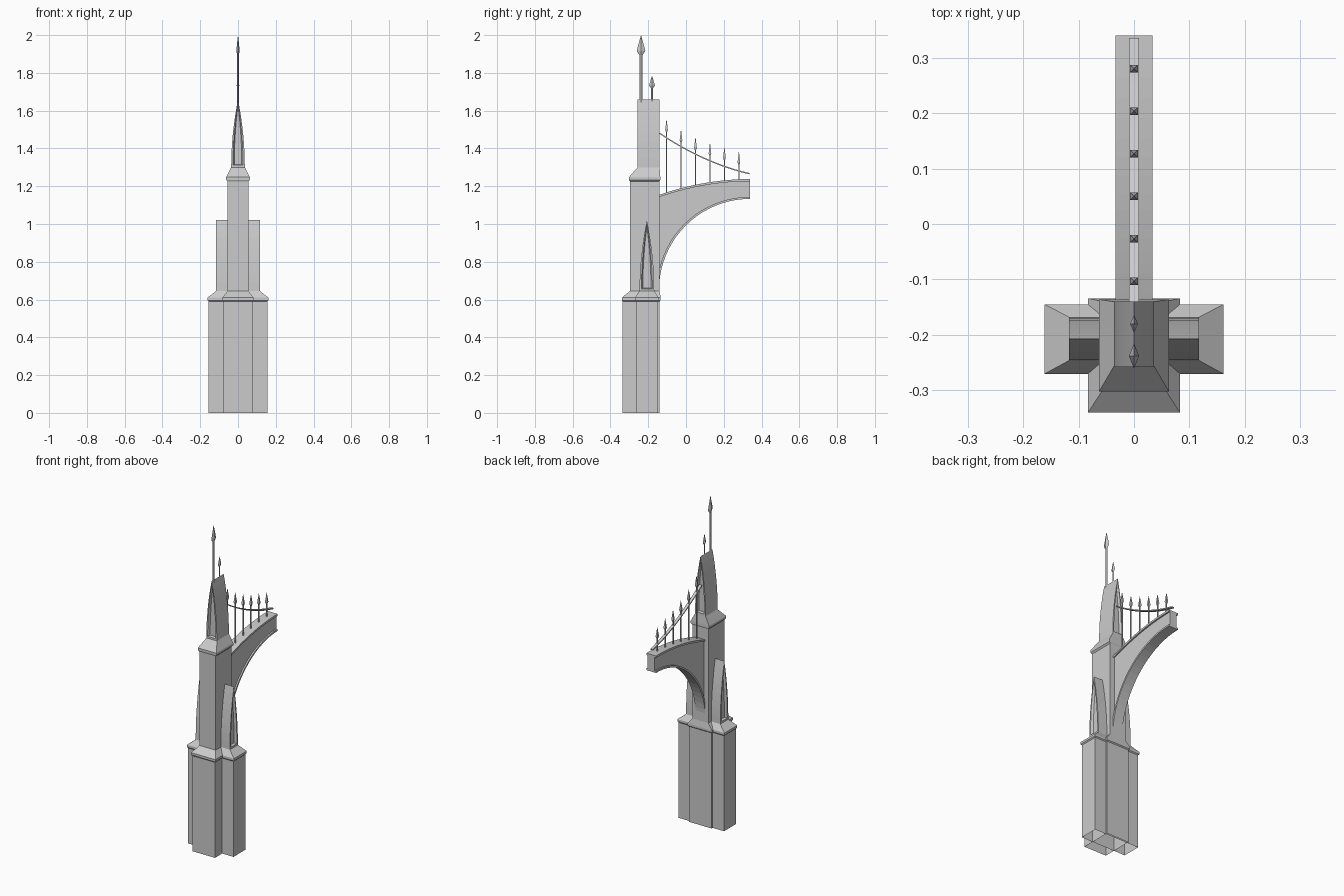
import bpy, bmesh, math
from mathutils import Vector

cube = bpy.data.objects.get("Cube")
if cube:
    bpy.data.objects.remove(cube, do_unlink=True)

stone = bpy.data.materials.new("grey_stone")
stone.use_nodes = True
GREY = (0.6, 0.6, 0.6, 1)
stone.diffuse_color = GREY
stone.node_tree.nodes["Principled BSDF"].inputs["Base Color"].default_value = GREY


def finish(name, bm):
    bmesh.ops.recalc_face_normals(bm, faces=bm.faces)
    mesh = bpy.data.meshes.new(name)
    bm.to_mesh(mesh)
    bm.free()
    mesh.materials.append(stone)
    obj = bpy.data.objects.new(name, mesh)
    bpy.context.collection.objects.link(obj)
    return obj


def loft(name, rings, cap_start=True, cap_end=True):
    """Skin a list of equal-length closed rings of points."""
    bm = bmesh.new()
    loops = [[bm.verts.new(p) for p in ring] for ring in rings]
    n = len(loops[0])
    for a, b in zip(loops, loops[1:]):
        for i in range(n):
            j = (i + 1) % n
            bm.faces.new((a[i], a[j], b[j], b[i]))
    if cap_start:
        bm.faces.new(loops[0])
    if cap_end:
        bm.faces.new(loops[-1])
    return finish(name, bm)


def rect(hx, y0, y1, z):
    return [(-hx, y0, z), (hx, y0, z), (hx, y1, z), (-hx, y1, z)]


def lancet(half, height, steps=8):
    """Pointed arch outline as (offset, height) pairs."""
    side = [(half * (1 - (i / steps) ** 2), height * i / steps) for i in range(steps)]
    return side + [(0, height)] + [(-u, v) for u, v in reversed(side)]


def gable(name, half, height, length, place):
    """Lancet prism with a recessed panel at both ends; place maps (u, depth, v)."""
    outer = lancet(half, height)
    frame = [(u, v + 0.012) for u, v in lancet(half * 0.74, height * 0.92)]
    panel = [(u, v + 0.016) for u, v in lancet(half * 0.55, height * 0.86)]
    h = length / 2
    stations = [(panel, -h + 0.014), (frame, -h), (outer, -h),
                (outer, h), (frame, h), (panel, h - 0.014)]
    return loft(name, [[place(u, d, v) for u, v in pts] for pts, d in stations])


# Pier: plinth, weathered collar, shaft and upper collar
loft("pier", [rect(*r) for r in (
    (0.077, -0.335, -0.14, 0), (0.077, -0.335, -0.14, 0.59),
    (0.083, -0.34, -0.134, 0.596), (0.083, -0.34, -0.134, 0.61),
    (0.055, -0.297, -0.14, 0.645), (0.055, -0.297, -0.14, 1.225),
    (0.063, -0.302, -0.136, 1.234), (0.063, -0.302, -0.136, 1.248),
    (0.036, -0.256, -0.14, 1.30))], cap_start=False)

# Side arms of the plinth
loft("side_plinth", [rect(*r) for r in (
    (0.155, -0.265, -0.15, 0), (0.155, -0.265, -0.15, 0.59),
    (0.161, -0.27, -0.145, 0.596), (0.161, -0.27, -0.145, 0.61),
    (0.117, -0.246, -0.168, 0.645))], cap_start=False)

# Lancet gables: one across both side arms, one crowning the pier
gable("side_gables", 0.039, 0.375, 0.234, lambda u, d, v: (d, -0.207 + u, 0.645 + v))
gable("crown_gable", 0.036, 0.36, 0.118, lambda u, d, v: (u, -0.199 + d, 1.30 + v))


def deck(y):
    """Height of the upper edge of the flying arch."""
    return 1.238 - 0.083 * ((0.34 - y) / 0.48) ** 2


def strip(name, half, upper, lower):
    """Sweep a rectangular section between two (y, z) paths."""
    loft(name, [[(-half, *a), (half, *a), (half, *b), (-half, *b)]
                for a, b in zip(upper, lower)])


# Flying arch: web, curved soffit flange and coping flange
STEPS = 20
angles = [math.pi / 2 * i / STEPS for i in range(STEPS + 1)]


def arc(r):
    return [(0.34 - r * math.cos(a), 0.65 + r * math.sin(a)) for a in angles]


soffit = arc(0.483)
top_edge = [(y, deck(y)) for y, z in soffit]
strip("arch_web", 0.024, [(y, z - 0.004) for y, z in top_edge], soffit)
strip("arch_soffit", 0.033, arc(0.494), soffit)
strip("arch_coping", 0.033, top_edge, [(y, z - 0.012) for y, z in top_edge])

# Sagging handrail
rail = []
for i in range(13):
    y = -0.142 + 0.477 * i / 12
    t = (0.335 - y) / 0.477
    rail.append((y, 1.27 + 0.11 * t + 0.105 * t * t))
strip("handrail", 0.009, rail, [(y, z - 0.007) for y, z in rail])


def spear(name, y, base, top, shaft, tip, head, turned=False):
    """Four-sided spike with a pointed head; shaft and tip are (x, y) half sizes."""
    if turned:
        corners = ((-1, 0), (0, -1), (1, 0), (0, 1))
    else:
        corners = ((-1, -1), (1, -1), (1, 1), (-1, 1))
    levels = [(shaft, base), (shaft, top - head), (tip, top - head * 0.8),
              ((0.0004, 0.0004), top)]
    loft(name, [[(sx * s[0], y + sy * s[1], z) for sx, sy in corners]
                for s, z in levels])


# Railing spikes
for i, top in enumerate((1.555, 1.50, 1.46, 1.43, 1.407, 1.383)):
    y = -0.103 + 0.0766 * i
    spear(f"railing_spike_{i + 1}", y, deck(y) - 0.005, top,
          (0.003, 0.003), (0.007, 0.007), 0.07)

# Roof finials
spear("large_finial", -0.238, 1.62, 2.0, (0.004, 0.009), (0.009, 0.023), 0.105, True)
spear("small_finial", -0.18, 1.62, 1.785, (0.003, 0.006), (0.007, 0.016), 0.065, True)
